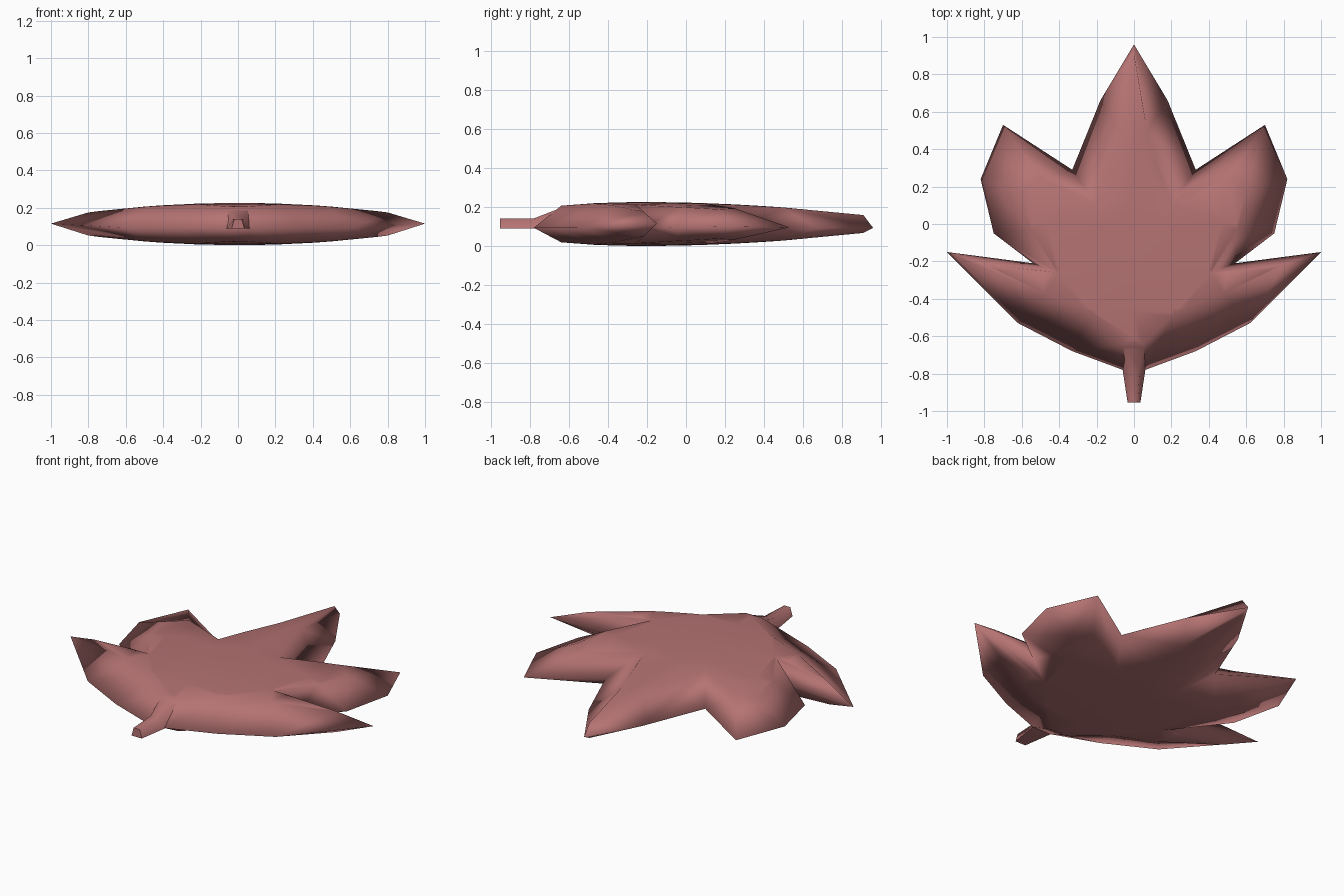
import bpy, bmesh
from mathutils import Vector

cube = bpy.data.objects.get("Cube")
if cube:
    bpy.data.objects.remove(cube, do_unlink=True)

MID = 0.113  # height of the leaf's middle plane

red = bpy.data.materials.new("dusty red")
red.use_nodes = True
colour = (0.46, 0.17, 0.17, 1)
red.diffuse_color = colour
red.node_tree.nodes["Principled BSDF"].inputs["Base Color"].default_value = colour


def finish(bm, name, angle):
    bmesh.ops.recalc_face_normals(bm, faces=bm.faces)
    mesh = bpy.data.meshes.new(name)
    bm.to_mesh(mesh)
    bm.free()
    mesh.materials.append(red)
    obj = bpy.data.objects.new(name, mesh)
    bpy.context.collection.objects.link(obj)
    bpy.ops.object.select_all(action='DESELECT')
    obj.select_set(True)
    bpy.context.view_layer.objects.active = obj
    bpy.ops.object.shade_smooth_by_angle(angle=angle)


def mirrored(half):
    """Closed outline from a half that starts on the centre line."""
    return half + [(-x, y) for x, y in reversed(half) if x > 0]


def half_thickness(x, y):
    bend = 0.05 if y > -0.25 else 0.13 * max(0.4, 1 - abs(x))
    return MID - 0.08 * x * x - bend * (y + 0.25) ** 2


def rim_height(x):
    return 0.093 + 0.022 * x ** 6


# Leaf: a thin low rim sloping gently up to a domed core on each side
rim = mirrored([(0, .96), (.18, .66), (.33, .29), (.70, .53), (.82, .24), (.75, -.05),
                (.54, -.21), (1, -.15), (.62, -.53), (.33, -.68), (.06, -.78)])
core = mirrored([(0, .91), (.07, .5), (.2, .1), (.5, .25), (.6, .17), (.55, -.03),
                 (.41, -.26), (.8, -.215), (.48, -.37), (.22, -.47), (.05, -.64)])

bm = bmesh.new()
rim_verts = [bm.verts.new((x, y, rim_height(x))) for x, y in rim]
n = len(rim)
for side in (1, -1):
    ring = [bm.verts.new((x, y, MID + side * half_thickness(x, y))) for x, y in core]
    for i in range(n):
        j = (i + 1) % n
        bm.faces.new((rim_verts[i], rim_verts[j], ring[j], ring[i]))
    # Fill the dome, then slice it so it can follow the curve
    flat = bmesh.ops.triangle_fill(bm, use_beauty=True, edges=[
        bm.edges.get((ring[i], ring[(i + 1) % n])) for i in range(n)])
    faces = [f for f in flat["geom"] if isinstance(f, bmesh.types.BMFace)]
    cuts = [((x, 0, 0), (1, 0, 0)) for x in (-.4, -.2, 0, .2, .4)]
    cuts += [((0, y, 0), (0, 1, 0)) for y in (-.45, -.25, 0, .25, .5)]
    for point, normal in cuts:
        geom = set(faces)
        for f in faces:
            geom.update(f.edges)
            geom.update(f.verts)
        cut = bmesh.ops.bisect_plane(bm, geom=list(geom), dist=1e-5,
                                     plane_co=Vector(point), plane_no=Vector(normal))
        faces = [f for f in cut["geom"] if isinstance(f, bmesh.types.BMFace)]
    for v in {v for f in faces for v in f.verts}:
        v.co.z = MID + side * half_thickness(v.co.x, v.co.y)
    bmesh.ops.triangulate(bm, faces=faces)
finish(bm, "leaf", 2.6)

# Stem: trapezoid sections flaring into the leaf (y, bottom half width, top half width, bottom, top)
sections = [(-.955, .034, .02, .09, .14), (-.785, .06, .03, .09, .14), (-.63, .1, .06, .1, .2)]
bm = bmesh.new()
loops = [[bm.verts.new(c) for c in ((-b, y, lo), (b, y, lo), (t, y, hi), (-t, y, hi))]
         for y, b, t, lo, hi in sections]
for a, b in zip(loops, loops[1:]):
    for i in range(4):
        j = (i + 1) % 4
        bm.faces.new((a[i], a[j], b[j], b[i]))
bm.faces.new(loops[0])
bm.faces.new(loops[-1])
finish(bm, "stem", 1.2)
